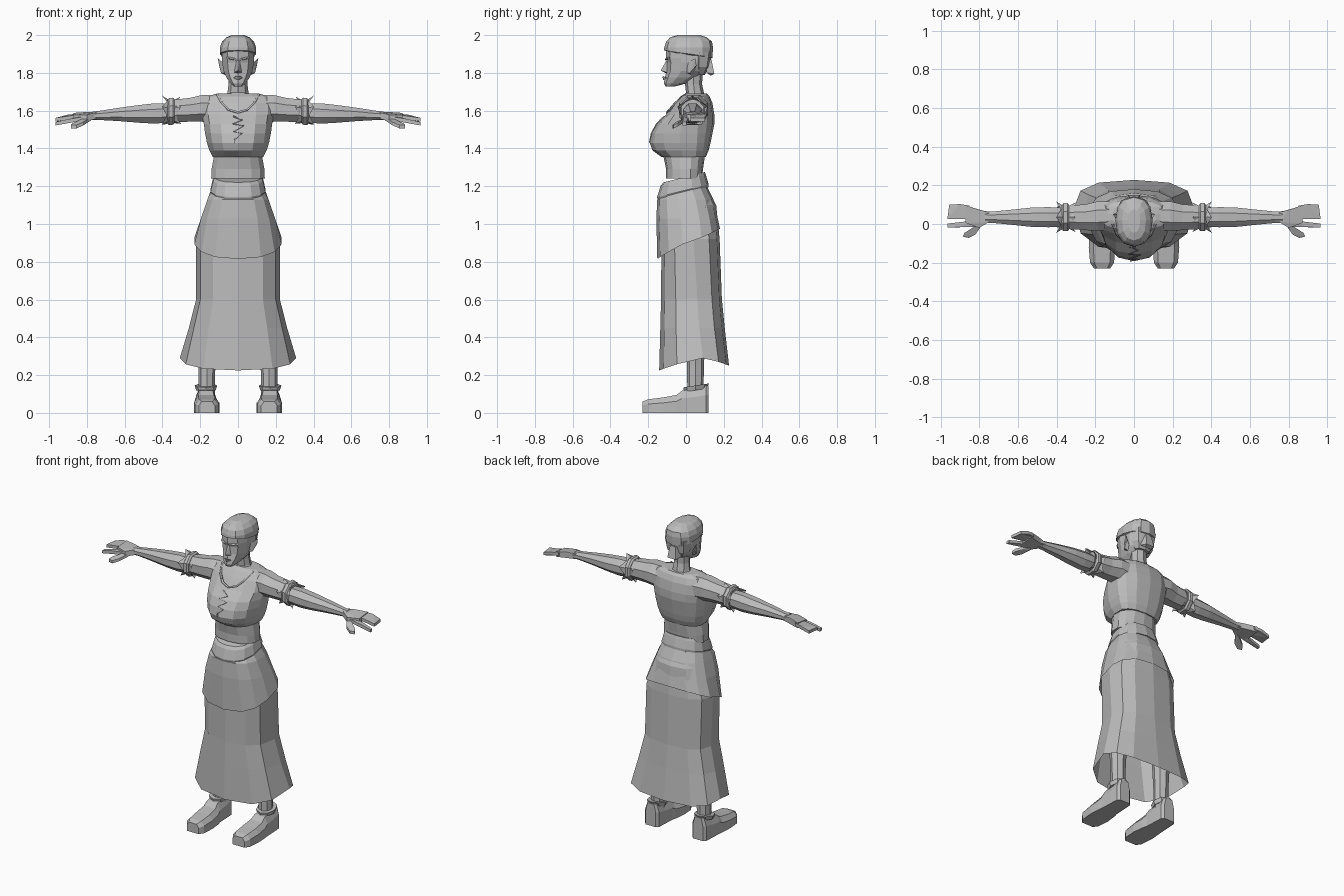
import bpy, bmesh, math
from mathutils import Vector

grey = bpy.data.materials.new("plain_grey")
grey.diffuse_color = (0.5, 0.5, 0.5, 1)


def finish(name, bm, mirror=False):
    bmesh.ops.recalc_face_normals(bm, faces=bm.faces)
    me = bpy.data.meshes.new(name)
    bm.to_mesh(me)
    bm.free()
    me.materials.append(grey)
    ob = bpy.data.objects.new(name, me)
    bpy.context.collection.objects.link(ob)
    if mirror:
        ob.modifiers.new("mirror", 'MIRROR')
    return ob


def loft(name, rings, caps=(True, True), mirror=False):
    bm = bmesh.new()
    rows = [[bm.verts.new(p) for p in r] for r in rings]
    n = len(rows[0])
    for a, b in zip(rows, rows[1:]):
        for i in range(n):
            j = (i + 1) % n
            bm.faces.new((a[i], a[j], b[j], b[i]))
    for row, cap in ((rows[0], caps[0]), (rows[-1], caps[1])):
        if cap:
            bm.faces.new(row)
    return finish(name, bm, mirror)


def hull(name, pts, mirror=False):
    bm = bmesh.new()
    vs = [bm.verts.new(p) for p in pts]
    res = bmesh.ops.convex_hull(bm, input=vs)
    bmesh.ops.delete(bm, geom=[v for v in bm.verts if not v.link_faces], context='VERTS')
    return finish(name, bm, mirror)


def power(v, p):
    return math.copysign(abs(v) ** p, v)


def ring(z, w, yf, yb, ym=0.03, n=14, p=0.85, xc=0, dz=None):
    """Level ring: half width, front y, back y, y of the widest point."""
    out = []
    for i in range(n):
        t = 2 * math.pi * i / n
        s, c = math.sin(t), math.cos(t)
        x = xc + w * power(s, p)
        y = ym + (yf - ym if c > 0 else ym - yb) * power(c, p)
        out.append(Vector((x, y, z + (dz(c, y) if dz else 0))))
    return out


def limb(rows, n=8):
    """Rings across the x axis: x, y, z, y radius, z radius."""
    return [[(x, y + ry * math.cos(2 * math.pi * (i + .5) / n) * 1.06,
              z + rz * math.sin(2 * math.pi * (i + .5) / n) * 1.06) for i in range(n)]
            for x, y, z, ry, rz in rows]


# Bodice and midriff
BODICE = [(1.355, .137, -.13, .105), (1.39, .155, -.178, .12), (1.43, .168, -.192, .13),
          (1.48, .178, -.182, .14), (1.53, .185, -.155, .15), (1.58, .195, -.105, .15),
          (1.64, .195, -.06, .14), (1.675, .17, -.03, .125), (1.69, .115, -.005, .11)]
loft("bodice", [ring(*r) for r in BODICE])
loft("midriff", [ring(1.24, .145, -.105, .085, 0), ring(1.29, .143, -.105, .09, 0),
                 ring(1.36, .13, -.12, .1, 0)])


def front_y(x, z):
    """Depth of the bodice front at a given x and z."""
    for a, b in zip(BODICE, BODICE[1:]):
        if a[0] <= z <= b[0]:
            f = (z - a[0]) / (b[0] - a[0])
            w, yf = a[1] + f * (b[1] - a[1]), a[2] + f * (b[2] - a[2])
            s = min(1, abs(x) / w) ** (1 / .85)
            return .03 + (yf - .03) * max(0, 1 - s * s) ** .425
    return 0


def strip(name, xz, r):
    """Thin cord lying on the bodice front."""
    cu = bpy.data.curves.new(name, 'CURVE')
    cu.dimensions = '3D'
    cu.bevel_depth, cu.bevel_resolution = r, 0
    sp = cu.splines.new('POLY')
    sp.points.add(len(xz) - 1)
    for pt, (x, z) in zip(sp.points, xz):
        pt.co = (x, front_y(x, z) - .002, z, 1)
    cu.materials.append(grey)
    bpy.context.collection.objects.link(bpy.data.objects.new(name, cu))


strip("neckline", [(-.11, 1.685), (-.085, 1.64), (-.05, 1.605), (0, 1.59),
                   (.05, 1.605), (.085, 1.64), (.11, 1.685)], .007)
strip("lacing", [(-.025, 1.57), (.02, 1.55), (-.025, 1.53), (.03, 1.52),
                 (-.02, 1.49), (.02, 1.48), (-.015, 1.45), (-.015, 1.43)], .004)

# Tilted waistband
tilt = lambda c, y: .25 * y
loft("waistband", [ring(1.165, .142, -.15, .12, 0, dz=tilt), ring(1.18, .148, -.153, .12, 0, dz=tilt),
                   ring(1.235, .135, -.135, .105, 0, dz=tilt), ring(1.25, .125, -.12, .1, 0, dz=tilt)])

# Long skirt, open at the hem
hem = lambda c, y: (-.065 if c > 0 else -.04) * abs(c)
loft("skirt", [ring(1.19, .13, -.12, .11, 0, 12, .75), ring(1.1, .165, -.125, .16, .02, 12, .75),
               ring(.92, .222, -.13, .178, .04, 12, .75), ring(.6, .222, -.132, .19, .06, 12, .75),
               ring(.45, .26, -.136, .205, .07, 12, .75), ring(.29, .308, -.142, .228, .09, 12, .75, dz=hem)],
     (True, False))

# Apron flap, longest at the front
flap = lambda c, y: -.1 * c if c > 0 else -.06 * c
loft("apron", [ring(1.175, .145, -.14, .11, 0, 14, .8, dz=tilt), ring(1.13, .165, -.152, .145, .01, 14, .8),
               ring(1.03, .2, -.157, .168, .03, 14, .8), ring(.915, .236, -.152, .18, .04, 14, .8, dz=flap)],
     (True, False))

# Legs and shoes
loft("leg", [ring(z, w, .05 - w, .05 + w, .05, 8, 1, .165) for z, w in
             ((.08, .042), (.25, .045), (.55, .06))], mirror=True)
shoe = []
for y, xc, w, h in ((-.23, .165, .042, .06), (-.2, .165, .062, .072), (-.12, .166, .068, .082),
                    (-.05, .168, .062, .095), (-.02, .17, .056, .118), (.05, .17, .053, .13),
                    (.105, .17, .05, .145), (.12, .17, .036, .145)):
    shoe.append([(xc - w, y, 0), (xc + w, y, 0), (xc + w, y, h * .65),
                 (xc + w * .65, y, h), (xc - w * .65, y, h), (xc - w, y, h * .65)])
loft("shoe", shoe, mirror=True)
cuff = lambda c, y: .15 * (y - .05)
loft("shoe_cuff", [ring(.12, .052, -.01, .11, .05, 8, 1, .17, cuff),
                   ring(.145, .06, -.015, .122, .05, 8, 1, .17, cuff)], mirror=True)

# Sleeves with flared, pointed cuffs
loft("sleeve", limb([(.1, .045, 1.605, .075, .08), (.19, .04, 1.612, .078, .072),
                     (.25, .035, 1.605, .068, .065), (.33, .035, 1.60, .062, .06),
                     (.36, .035, 1.595, .058, .056)]), mirror=True)
loft("sleeve_band", limb([(.335, .035, 1.597, .066, .064), (.345, .035, 1.597, .074, .073),
                          (.365, .035, 1.595, .074, .073), (.375, .035, 1.593, .06, .06)]), mirror=True)
for nm, x0, lean, r0, r1 in (("outer_ruffle", .355, .025, .056, .085), ("inner_ruffle", .35, -.025, .056, .08)):
    a, b = [], []
    for i in range(10):
        t = 2 * math.pi * (i + .5) / 10
        spike = 1 if i % 2 == 0 else .78
        a.append((x0, .035 + r0 * math.cos(t), 1.595 + r0 * math.sin(t)))
        b.append((x0 + lean * (1.9 if i % 2 == 0 else .9), .035 + r1 * spike * math.cos(t),
                  1.595 + r1 * spike * math.sin(t)))
    loft(nm, [a, b], (True, False), mirror=True)

# Arms and hands
loft("arm", limb([(.33, .035, 1.59, .05, .05), (.44, .035, 1.585, .053, .055),
                  (.52, .035, 1.583, .052, .048), (.63, .035, 1.58, .04, .036),
                  (.73, .035, 1.575, .03, .025), (.77, .035, 1.573, .032, .022)]), mirror=True)
hull("palm", [(x, y, z + dz) for x, y, z in ((.75, .01, 1.573), (.75, .06, 1.573), (.80, -.02, 1.56),
              (.80, .073, 1.575), (.87, .005, 1.56), (.87, .095, 1.57)) for dz in (-.016, .018)], True)
hull("fingers", [(x, y, z + dz) for x, y, z in ((.84, .025, 1.568), (.85, .095, 1.572), (.90, .103, 1.567),
                 (.955, .1, 1.55), (.965, .025, 1.55)) for dz in (-.007, .012)], True)
hull("index_finger", [(x, y, z + dz) for x, y, z in ((.80, -.015, 1.56), (.81, .02, 1.565), (.9, -.016, 1.545),
                      (.965, -.018, 1.53), (.965, .002, 1.53)) for dz in (-.008, .01)], True)
hull("thumb", [(x, y, z + dz) for x, y, z in ((.775, .01, 1.56), (.82, -.01, 1.55), (.82, -.055, 1.53),
               (.855, -.072, 1.515), (.885, -.065, 1.515), (.875, -.045, 1.525)) for dz in (-.009, .009)], True)

# Neck and head
loft("neck", [ring(1.65, .085, -.035, .11, .04, 8, 1), ring(1.695, .056, .0, .095, .045, 8, 1),
              ring(1.74, .05, -.005, .085, .04, 8, 1), ring(1.82, .052, -.01, .09, .04, 8, 1)])
loft("head", [ring(1.728, .024, -.108, -.06, -.08, 10), ring(1.745, .042, -.117, .005, -.05, 10),
              ring(1.775, .064, -.112, .06, -.01, 10), ring(1.81, .08, -.103, .1, .02, 10),
              ring(1.855, .087, -.1, .12, .02, 10), ring(1.88, .088, -.107, .13, .02, 10),
              ring(1.93, .088, -.105, .13, .02, 10)])
hull("nose", [(0, -.1, 1.872), (0, -.134, 1.812), (0, -.105, 1.797),
              (.02, -.1, 1.803), (-.02, -.1, 1.803), (.009, -.1, 1.86), (-.009, -.1, 1.86)])
hull("lips", [(0, -.124, 1.777), (.026, -.1, 1.773), (-.026, -.1, 1.773), (.01, -.122, 1.784),
              (-.01, -.122, 1.784), (0, -.12, 1.762)])
hull("brow", [(.008, -.11, 1.866), (.008, -.11, 1.876), (.06, -.088, 1.875), (.06, -.085, 1.887),
              (.04, -.08, 1.88), (.04, -.107, 1.874)], True)
hull("ear", [(.07, .0, 1.80), (.07, .03, 1.79), (.075, .0, 1.85), (.09, .02, 1.80),
             (.108, .05, 1.878), (.1, .055, 1.84), (.08, .05, 1.82)], True)

# Hair cap with rolled edge, and a small knot at the nape
wave = lambda c, y: .02 * c
loft("hair_cap", [ring(1.895, .086, -.1, .13, .02, 12, dz=wave), ring(1.9, .096, -.117, .14, .02, 12, dz=wave),
                  ring(1.935, .096, -.115, .143, .02, 12), ring(1.965, .085, -.105, .138, .02, 12),
                  ring(1.988, .062, -.085, .11, .02, 12), ring(2.0, .032, -.045, .075, .02, 12)])
loft("hair_back", [ring(1.79, .05, .05, .1, .07, 8), ring(1.83, .078, .05, .125, .07, 8),
                   ring(1.91, .09, .05, .14, .07, 8)])
hull("hair_knot", [(s * x, y, z) for s in (-1, 1) for x, y, z in
                   ((.03, .1, 1.87), (.02, .135, 1.87), (.04, .11, 1.8), (.03, .15, 1.795), (.02, .13, 1.785))])
